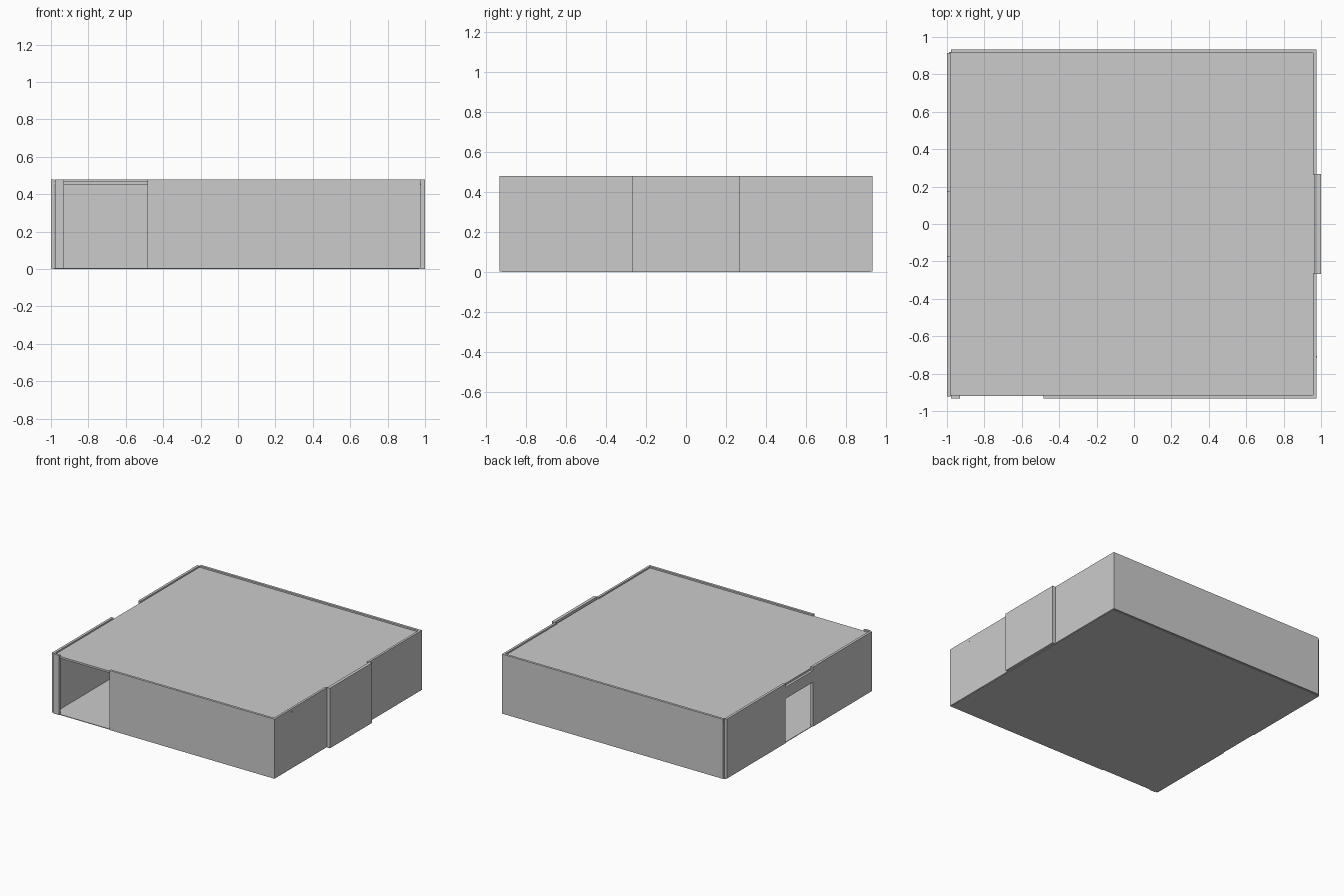
import bpy

if "Cube" in bpy.data.objects:
    bpy.data.objects.remove(bpy.data.objects["Cube"])

def box(name, x, y, z):
    """Box spanning the (min, max) pairs on each axis."""
    bpy.ops.mesh.primitive_cube_add(
        size=1, location=[(a + b) / 2 for a, b in (x, y, z)])
    ob = bpy.context.object
    ob.name = name
    ob.scale = [b - a for a, b in (x, y, z)]
    bpy.ops.object.transform_apply(location=False, rotation=False, scale=True)
    return ob

H = 0.48                # wall top
WALL = (0.004, H)       # walls stand on the floor slab

# Floor and ceiling slabs, ceiling slightly below the wall tops
box("floor", (-0.99, 0.97), (-0.92, 0.92), (0, 0.005))
box("ceiling", (-0.982, 0.965), (-0.92, 0.92), (0.453, 0.468))

# Back wall
box("back_wall", (-0.978, 0.975), (0.913, 0.932), WALL)

# Front wall either side of the full-height opening
for name, x in (("front_jamb", (-0.978, -0.93)), ("front_wall", (-0.485, 0.975))):
    box(name, x, (-0.932, -0.913), WALL)

# Left wall with a doorway and lowered lintel
for name, y in (("left_wall_front", (-0.922, -0.175)), ("left_wall_back", (0.17, 0.913))):
    box(name, (-1, -0.98), y, WALL)
box("left_lintel", (-1, -0.98), (-0.175, 0.17), (0.36, 0.452))

# Right wall with a sliding panel set outside the opening
for name, y in (("right_wall_front", (-0.93, -0.265)), ("right_wall_back", (0.265, 0.93))):
    box(name, (0.957, 0.975), y, WALL)
box("right_panel", (0.975, 1.0), (-0.267, 0.267), (0, H))

# Small fittings
box("wall_plate", (-0.75, -0.65), (0.905, 0.914), (0.275, 0.375))
box("wall_hook", (0.95, 0.979), (-0.714, -0.706), (0.45, 0.458))
